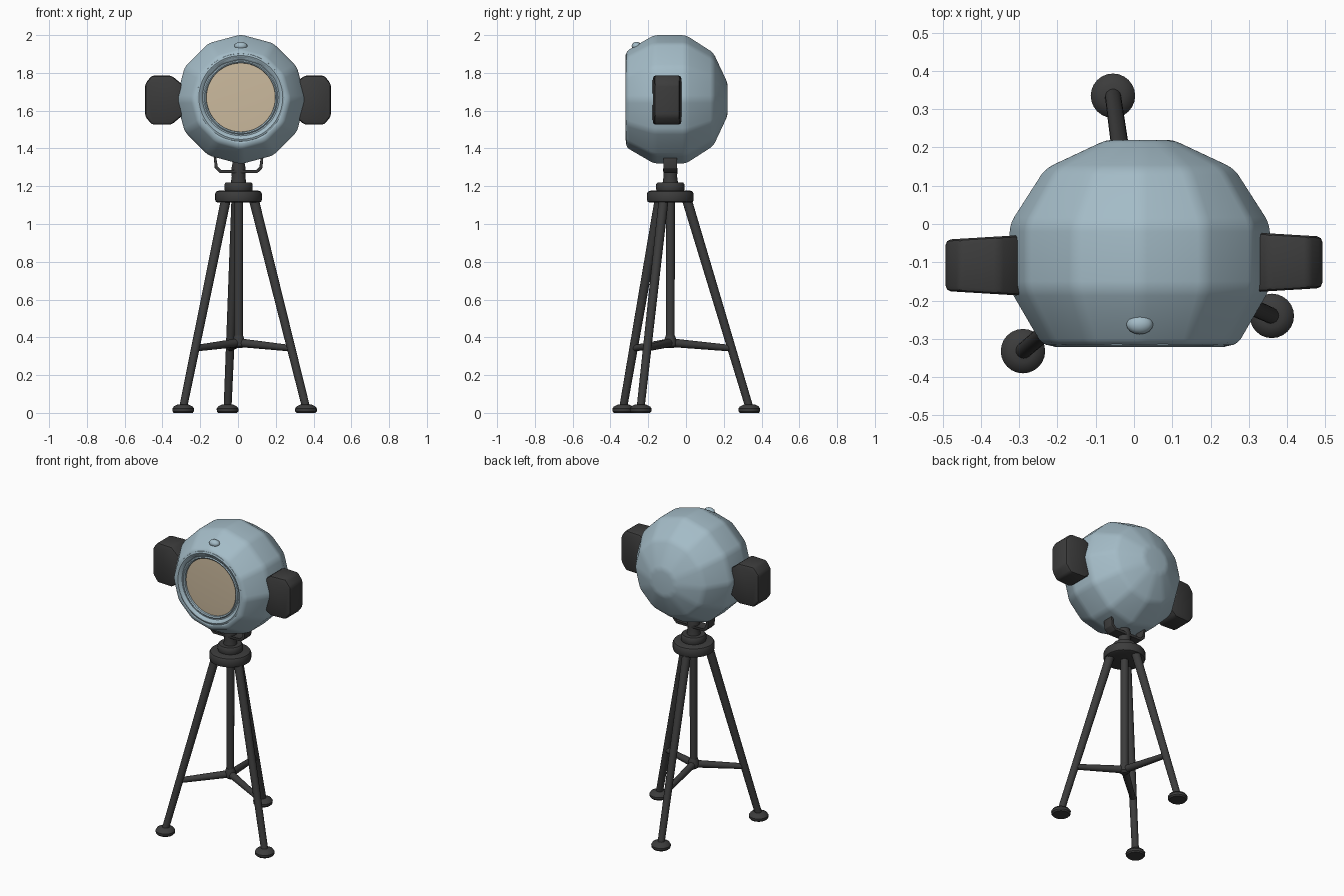
import bpy, bmesh, math
from mathutils import Matrix, Vector

cube = bpy.data.objects.get("Cube")
if cube:
    bpy.data.objects.remove(cube, do_unlink=True)


def material(name, rgb):
    m = bpy.data.materials.new(name)
    m.use_nodes = True
    m.diffuse_color = (*rgb, 1)
    m.node_tree.nodes["Principled BSDF"].inputs["Base Color"].default_value = (*rgb, 1)
    return m


BLUE = material("dusty blue paint", (0.37, 0.50, 0.57))
DARK = material("dark grey metal", (0.045, 0.045, 0.045))
CREAM = material("cream lens", (0.60, 0.49, 0.34))


def finish(bm, name, mat, bevel=0.0, segments=2, angle=35):
    if bevel:
        bmesh.ops.bevel(bm, geom=bm.edges[:], offset=bevel, segments=segments,
                        affect='EDGES', profile=0.5, clamp_overlap=True)
    bmesh.ops.recalc_face_normals(bm, faces=bm.faces[:])
    mesh = bpy.data.meshes.new(name)
    bm.to_mesh(mesh)
    bm.free()
    obj = bpy.data.objects.new(name, mesh)
    bpy.context.collection.objects.link(obj)
    mesh.materials.append(mat)
    bpy.ops.object.select_all(action='DESELECT')
    obj.select_set(True)
    bpy.context.view_layer.objects.active = obj
    bpy.ops.object.shade_smooth_by_angle(angle=math.radians(angle))
    return obj


def lathe(name, profile, sides, mat, matrix, closed=False, **kw):
    """Spin (radius, height) points around z, then place with matrix."""
    bm = bmesh.new()
    rings = []
    for r, h in profile:
        turn = [2 * math.pi * i / sides for i in range(sides)]
        rings.append([bm.verts.new((r * math.cos(a), r * math.sin(a), h)) for a in turn])
    pairs = list(zip(rings, rings[1:]))
    if closed:
        pairs.append((rings[-1], rings[0]))
    else:
        bm.faces.new(rings[0])
        bm.faces.new(rings[-1])
    for a, b in pairs:
        for i in range(sides):
            j = (i + 1) % sides
            bm.faces.new((a[i], a[j], b[j], b[i]))
    bm.transform(matrix)
    return finish(bm, name, mat, **kw)


def rod(name, start, end, r1, r2, sides=16):
    start, end = Vector(start), Vector(end)
    axis = end - start
    place = Matrix.Translation(start) @ axis.to_track_quat('Z', 'Y').to_matrix().to_4x4()
    return lathe(name, [(r1, 0), (r2, axis.length)], sides, DARK, place)


def extrude_y(name, outline, widths, y, mat, bevel):
    """Outline in x and z, with a half width in y for each point."""
    bm = bmesh.new()
    front = [bm.verts.new((x, y - w, z)) for (x, z), w in zip(outline, widths)]
    back = [bm.verts.new((x, y + w, z)) for (x, z), w in zip(outline, widths)]
    bm.faces.new(front)
    bm.faces.new(back)
    for i in range(len(front)):
        j = (i + 1) % len(front)
        bm.faces.new((front[i], front[j], back[j], back[i]))
    return finish(bm, name, mat, bevel=bevel)


# Faceted lamp head, turned around the y axis
HEAD = Matrix.Translation((0.015, 0, 1.66)) @ Matrix.Rotation(-math.pi / 2, 4, 'X')
lathe("lamp_head", [(0.20, -0.28), (0.215, -0.318), (0.257, -0.318), (0.343, -0.17),
                    (0.343, 0.0), (0.25, 0.145), (0.09, 0.22)],
      12, BLUE, HEAD, bevel=0.02, segments=3)

# Round rim and lens
FRONT = Matrix.Translation((0.015, 0, 1.67)) @ Matrix.Rotation(-math.pi / 2, 4, 'X')
lathe("lens_rim", [(0.238, -0.30), (0.232, -0.317), (0.222, -0.321), (0.212, -0.317),
                   (0.203, -0.306), (0.196, -0.306), (0.19, -0.311), (0.183, -0.306),
                   (0.18, -0.27), (0.23, -0.27)], 48, BLUE, FRONT, closed=True)
lathe("lens", [(0.184, -0.275), (0.184, -0.294), (0.12, -0.297)], 48, CREAM, FRONT)

# Small raised catch on the upper front of the head
bm = bmesh.new()
bmesh.ops.create_uvsphere(bm, u_segments=16, v_segments=8, radius=1)
bm.transform(Matrix.Translation((0.015, -0.262, 1.942)) @ Matrix.Diagonal((0.035, 0.026, 0.022, 1)))
finish(bm, "head_catch", BLUE)

# Side knobs
KNOB = [(0.18, -0.085), (0.145, -0.13), (0.04, -0.13), (-0.02, -0.08),
        (-0.02, 0.08), (0.04, 0.13), (0.145, 0.13), (0.18, 0.085)]
for side, name, root, y in ((-1, "right_knob", -0.312, -0.108), (1, "left_knob", 0.312, -0.1)):
    extrude_y(name, [(root + side * x, 1.656 + z) for x, z in KNOB],
              [0.078 - 0.06 * x for x, z in KNOB], y, DARK, 0.014)

# U-shaped bracket under the head
CX, CY = 0.003, -0.083
outer = [(-0.132, 1.36), (-0.126, 1.295), (-0.10, 1.27)]
inner = [(-0.118, 1.36), (-0.113, 1.302), (-0.095, 1.284)]
flip = lambda pts: [(-x, z) for x, z in reversed(pts)]
outline = outer + flip(outer) + list(reversed(flip(inner))) + list(reversed(inner))
extrude_y("head_bracket", [(CX + x, z) for x, z in outline],
          [0.036] * len(outline), CY, DARK, 0.003)

# Stand top: plate, collar and neck
BASE = Matrix.Translation((CX, CY, 0))
lathe("stand_plate", [(0.108, 1.113), (0.12, 1.118), (0.124, 1.13), (0.124, 1.16),
                      (0.118, 1.172), (0.10, 1.178)], 32, DARK, BASE)
lathe("stand_collar", [(0.07, 1.17), (0.075, 1.185), (0.075, 1.21), (0.068, 1.22)],
      32, DARK, BASE)
lathe("stand_neck", [(0.042, 1.21), (0.036, 1.25), (0.038, 1.29), (0.03, 1.335)],
      24, DARK, BASE)

# Centre post and hub
rod("centre_post", (CX, CY, 0.37), (CX, CY, 1.13), 0.023, 0.024)
lathe("post_hub", [(0.018, 0.343), (0.032, 0.355), (0.034, 0.38), (0.024, 0.41)],
      16, DARK, BASE)

# Three legs with feet and braces
FEET = {"right": (-0.29, -0.332), "left": (0.36, -0.24), "back": (-0.055, 0.335)}
for name, (fx, fy) in FEET.items():
    foot = Vector((fx, fy, 0.03))
    out = Vector((fx - CX, fy - CY, 0)).normalized()
    top = Vector((CX, CY, 1.13)) + out * 0.088
    rod(name + "_leg", foot, top, 0.021, 0.026)
    lathe(name + "_foot", [(0.05, 0), (0.057, 0.008), (0.058, 0.022), (0.05, 0.034),
                           (0.03, 0.044)], 24, DARK, Matrix.Translation((fx, fy, 0)))
    joint = foot.lerp(top, (0.342 - foot.z) / (top.z - foot.z))
    rod(name + "_brace", (CX, CY, 0.372), joint, 0.023, 0.017, 12)
